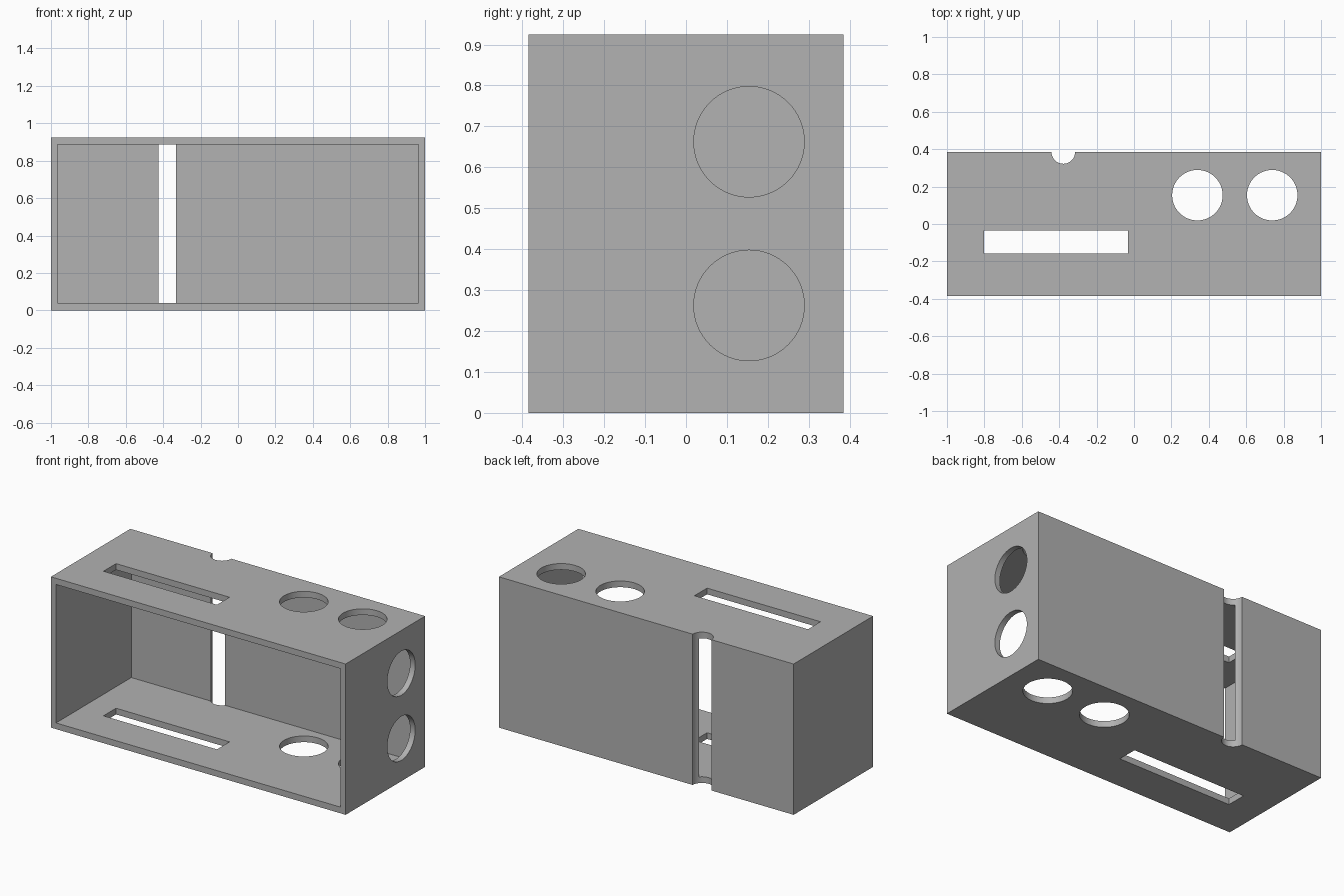
import bpy
from math import pi

old = bpy.data.objects.get("Cube")
if old:
    bpy.data.objects.remove(old, do_unlink=True)

W, D, H = 2.0, 0.77, 0.925          # outer size
SIDE, FLOOR, BACK = 0.035, 0.038, 0.041   # wall thicknesses
HOLE_R, HOLE_Y = 0.135, 0.154
MID = H / 2

grey = bpy.data.materials.new("plain_grey")
grey.use_nodes = True
colour = (0.445, 0.445, 0.445, 1)
grey.diffuse_color = colour
grey.node_tree.nodes["Principled BSDF"].inputs["Base Color"].default_value = colour


def block(name, lo, hi):
    """Axis-aligned box between two corners."""
    centre = [(a + b) / 2 for a, b in zip(lo, hi)]
    bpy.ops.mesh.primitive_cube_add(size=1, location=centre)
    ob = bpy.context.object
    ob.name = name
    ob.scale = [b - a for a, b in zip(lo, hi)]
    bpy.ops.object.transform_apply(location=True, rotation=True, scale=True)
    return ob


def drill(name, centre, radius, length, rotation=(0, 0, 0)):
    """Round cutter, upright unless rotated."""
    bpy.ops.mesh.primitive_cylinder_add(vertices=64, radius=radius, depth=length,
                                        location=centre, rotation=rotation)
    ob = bpy.context.object
    ob.name = name
    return ob


# Outer shell
housing = block("housing", (-W / 2, -D / 2, 0), (W / 2, D / 2, H))
housing.data.materials.clear()
housing.data.materials.append(grey)

# Open-fronted cavity, slot through top and bottom, cable groove in the back
cutters = [
    block("cavity_cutter", (-W / 2 + SIDE, -D, FLOOR), (W / 2 - SIDE, D / 2 - BACK, H - FLOOR)),
    block("slot_cutter", (-0.803, -0.157, -1), (-0.033, -0.035, 2)),
    drill("groove_cutter", (-0.378, D / 2, MID), 0.063, 2),
]
# Pairs of round holes: through top and bottom, and through the left wall
for i, offset in enumerate((-0.2, 0.2)):
    cutters.append(drill(f"vertical_hole_cutter_{i}", (0.539 + offset, HOLE_Y, MID), HOLE_R, 2))
    cutters.append(drill(f"side_hole_cutter_{i}", (W / 2, HOLE_Y, MID + offset),
                         HOLE_R, 0.3, (0, pi / 2, 0)))

for cutter in cutters:
    cutter.hide_render = True
    mod = housing.modifiers.new(cutter.name, "BOOLEAN")
    mod.operation = "DIFFERENCE"
    mod.solver = "EXACT"
    mod.object = cutter

# Bake the cuts, then drop the cutters
bpy.ops.object.select_all(action="DESELECT")
housing.select_set(True)
bpy.context.view_layer.objects.active = housing
for cutter in cutters:
    bpy.ops.object.modifier_apply(modifier=cutter.name)
    bpy.data.objects.remove(cutter, do_unlink=True)
bpy.ops.object.shade_smooth_by_angle()
